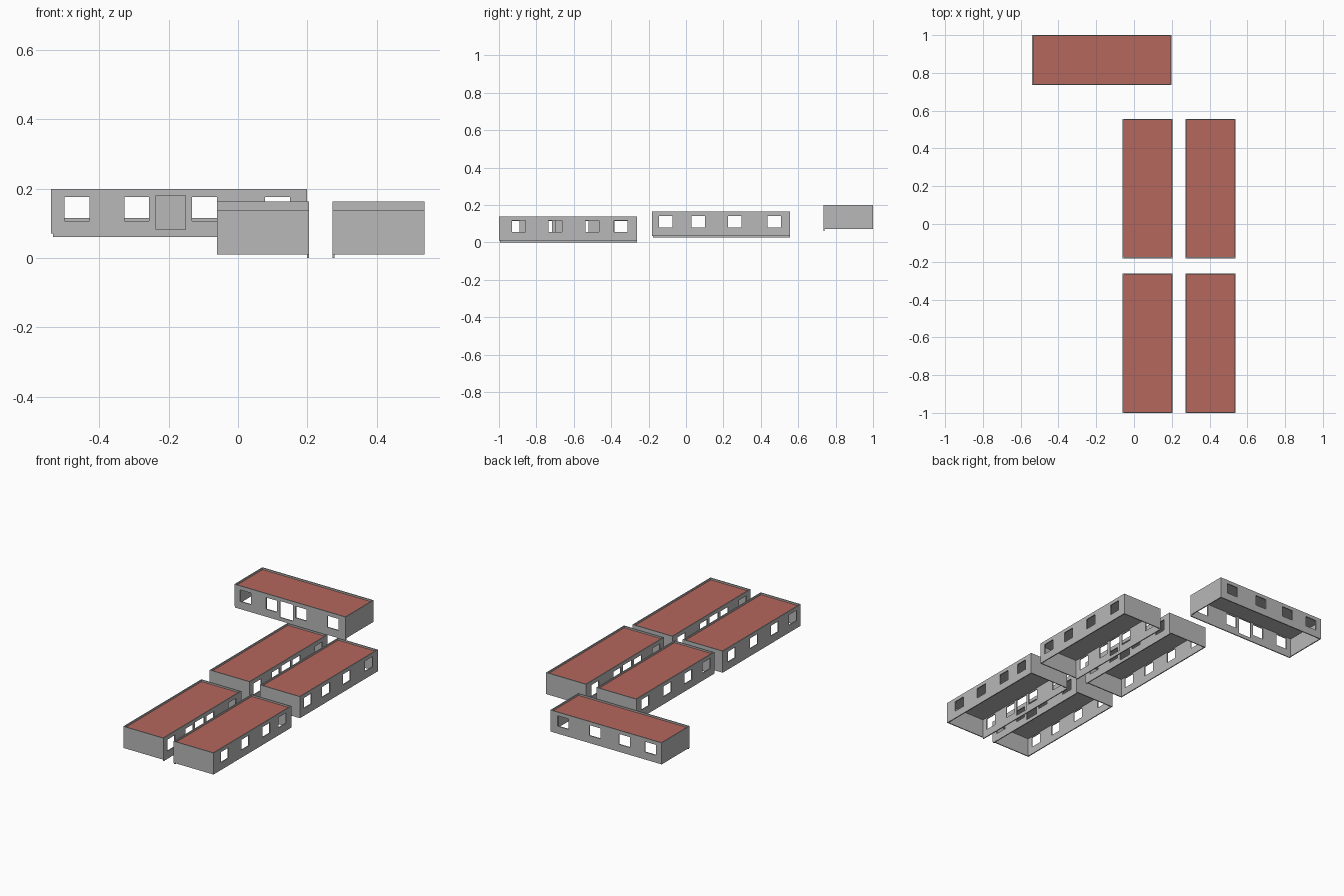
import bpy, bmesh
from mathutils import Vector

if "Cube" in bpy.data.objects:
    bpy.data.objects.remove(bpy.data.objects["Cube"])

L, D, H, T = 0.738, 0.265, 0.139, 0.006   # block length, depth, height, wall thickness
BASE = 0.010                              # plain walls stop above the door wall's foot
ROOF = H - 0.010                          # roof surface sits below the wall tops


def material(name, colour):
    m = bpy.data.materials.new(name)
    m.diffuse_color = (*colour, 1)
    m.use_nodes = True
    m.node_tree.nodes["Principled BSDF"].inputs["Base Color"].default_value = m.diffuse_color
    return m


GREY = material("wall grey", (0.48, 0.48, 0.48))
RED = material("roof red", (0.46, 0.135, 0.108))


def finish(bm, name, mat, place):
    for v in bm.verts:
        v.co = place(v.co)
    bmesh.ops.recalc_face_normals(bm, faces=bm.faces)
    me = bpy.data.meshes.new(name)
    bm.to_mesh(me)
    bm.free()
    me.materials.append(mat)
    ob = bpy.data.objects.new(name, me)
    bpy.context.collection.objects.link(ob)


def box(name, lo, hi, mat, place):
    bm = bmesh.new()
    bmesh.ops.create_cube(bm, size=1)
    for v in bm.verts:
        v.co = Vector([lo[i] + (v.co[i] + 0.5) * (hi[i] - lo[i]) for i in range(3)])
    finish(bm, name, mat, place)


def pierced_wall(name, x0, x1, z0, y, openings, place):
    """Upright wall, cut by rectangular openings (x0, x1, z0, z1)."""
    xs = sorted({x0, x1} | {v for o in openings for v in o[:2]})
    zs = sorted({z0, H} | {v for o in openings for v in o[2:]})
    bm = bmesh.new()
    grid = {}

    def vert(i, k):
        if (i, k) not in grid:
            grid[i, k] = bm.verts.new((xs[i], y, zs[k]))
        return grid[i, k]

    for i in range(len(xs) - 1):
        for k in range(len(zs) - 1):
            cx, cz = (xs[i] + xs[i + 1]) / 2, (zs[k] + zs[k + 1]) / 2
            if any(o[0] < cx < o[1] and o[2] < cz < o[3] for o in openings):
                continue
            bm.faces.new([vert(i, k), vert(i + 1, k), vert(i + 1, k + 1), vert(i, k + 1)])
    ext = bmesh.ops.extrude_face_region(bm, geom=bm.faces[:], use_keep_orig=True)
    moved = [g for g in ext["geom"] if isinstance(g, bmesh.types.BMVert)]
    bmesh.ops.translate(bm, verts=moved, vec=(0, T, 0))
    finish(bm, name, GREY, place)


def windows(centres, z0, z1):
    return [(c - 0.036, c + 0.036, z0, z1) for c in centres]


FRONT = [0.074, 0.247, 0.443, 0.653]
SHIFTED = [0.107, 0.300, 0.498, 0.652]
DOOR = (0.302, 0.388, 0.021, 0.119)


def block(label, origin, along, across, back_windows=FRONT):
    o, a, c = Vector(origin), Vector(along), Vector(across)

    def place(p):
        return o + a * p.x + c * p.y + Vector((0, 0, p.z))

    # long walls
    pierced_wall(label + "_door_wall", T, L, 0, 0,
                 windows(FRONT, 0.046, 0.115) + [DOOR], place)
    pierced_wall(label + "_back_wall", T, L - T, BASE, D - T,
                 windows(back_windows, 0.055, 0.117), place)
    # solid end walls
    box(label + "_end_wall_a", (0, 0, BASE), (T, D, H), GREY, place)
    box(label + "_end_wall_b", (L - T, T, BASE), (L, D, H), GREY, place)
    # ceiling slab and red roof covering, recessed behind the parapet
    box(label + "_ceiling", (T, T, ROOF - 0.007), (L - T, D - T, ROOF - 0.002), GREY, place)
    box(label + "_roof", (T, T, ROOF - 0.002), (L - T, D - T, ROOF), RED, place)


# two rows of facing blocks stepping uphill
for row, y, z, back in (("front", -1.0, 0.0, SHIFTED), ("middle", -0.182, 0.025, FRONT)):
    block(row + "_left_block", (0.205, y, z), (0, 1, 0), (-1, 0, 0))
    block(row + "_right_block", (0.273, y, z), (0, 1, 0), (1, 0, 0), back)
# crosswise block at the top
block("rear_block", (-0.539, 0.735, 0.061), (1, 0, 0), (0, 1, 0))
